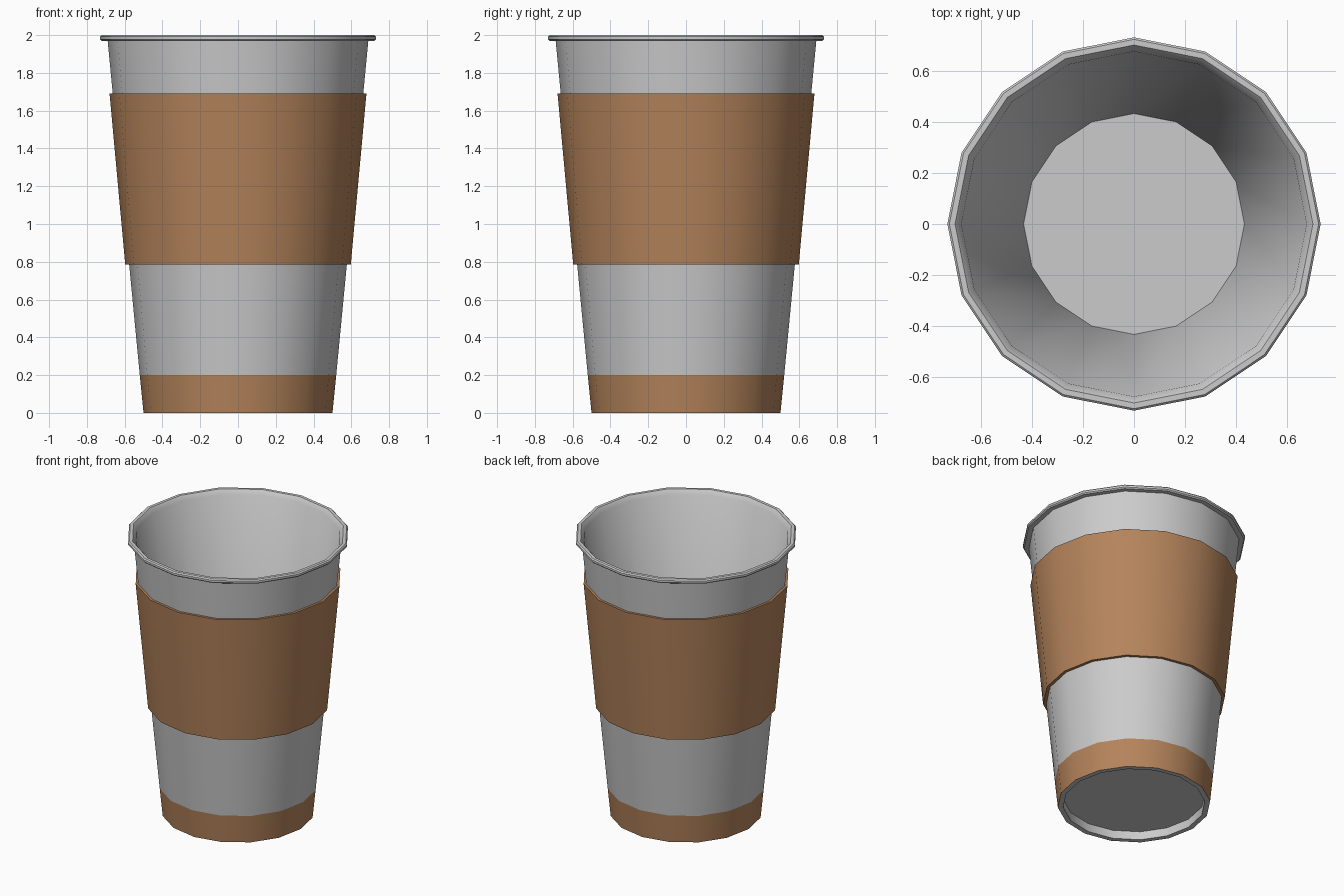
import bpy, bmesh
from math import cos, sin, pi, radians

if "Cube" in bpy.data.objects:
    bpy.data.objects.remove(bpy.data.objects["Cube"])

SIDES = 16

brown = bpy.data.materials.new("brown_card")
brown.diffuse_color = (0.46, 0.23, 0.105, 1)
brown.use_nodes = True
brown.node_tree.nodes["Principled BSDF"].inputs["Base Color"].default_value = brown.diffuse_color
grey = bpy.data.materials.new("grey_paper")
grey.diffuse_color = (0.8, 0.8, 0.8, 1)
grey.use_nodes = True
grey.node_tree.nodes["Principled BSDF"].inputs["Base Color"].default_value = grey.diffuse_color


def lathe(name, profile, mats, closed=False, brown_steps=()):
    """Spin an (r, z) profile round z; r = 0 ends are capped by one n-gon."""
    bm = bmesh.new()
    rings = [[bm.verts.new((r * cos(2 * pi * i / SIDES), r * sin(2 * pi * i / SIDES), z))
              for i in range(SIDES)] for r, z in profile]
    n = len(rings)
    for s in range(n if closed else n - 1):
        a, b = rings[s], rings[(s + 1) % n]
        for i in range(SIDES):
            j = (i + 1) % SIDES
            f = bm.faces.new((a[i], a[j], b[j], b[i]))
            f.material_index = 1 if s in brown_steps else 0
    if not closed:
        bm.faces.new(rings[0][::-1])
        bm.faces.new(rings[-1])
    bmesh.ops.recalc_face_normals(bm, faces=bm.faces[:])
    me = bpy.data.meshes.new(name)
    bm.to_mesh(me)
    bm.free()
    for m in mats:
        me.materials.append(m)
    ob = bpy.data.objects.new(name, me)
    bpy.context.collection.objects.link(ob)
    bpy.context.view_layer.objects.active = ob
    ob.select_set(True)
    bpy.ops.object.shade_smooth_by_angle(angle=radians(35))
    ob.select_set(False)
    return ob


# cup: recessed underside, foot, printed base band, wall, rolled rim, inside, floor
lathe("cup", [
    (0.465, 0.06), (0.465, 0.0), (0.50, 0.0), (0.52, 0.20), (0.69, 1.97),
    (0.722, 1.97), (0.73, 1.978), (0.73, 1.992), (0.722, 2.0), (0.70, 2.0),
    (0.675, 1.97), (0.432, 0.08)], [grey, brown], brown_steps=(2,))

# sleeve: tapered cardboard band round the middle
lathe("sleeve", [
    (0.575, 0.785), (0.597, 0.785), (0.68, 1.69), (0.661, 1.69)], [brown], closed=True)
